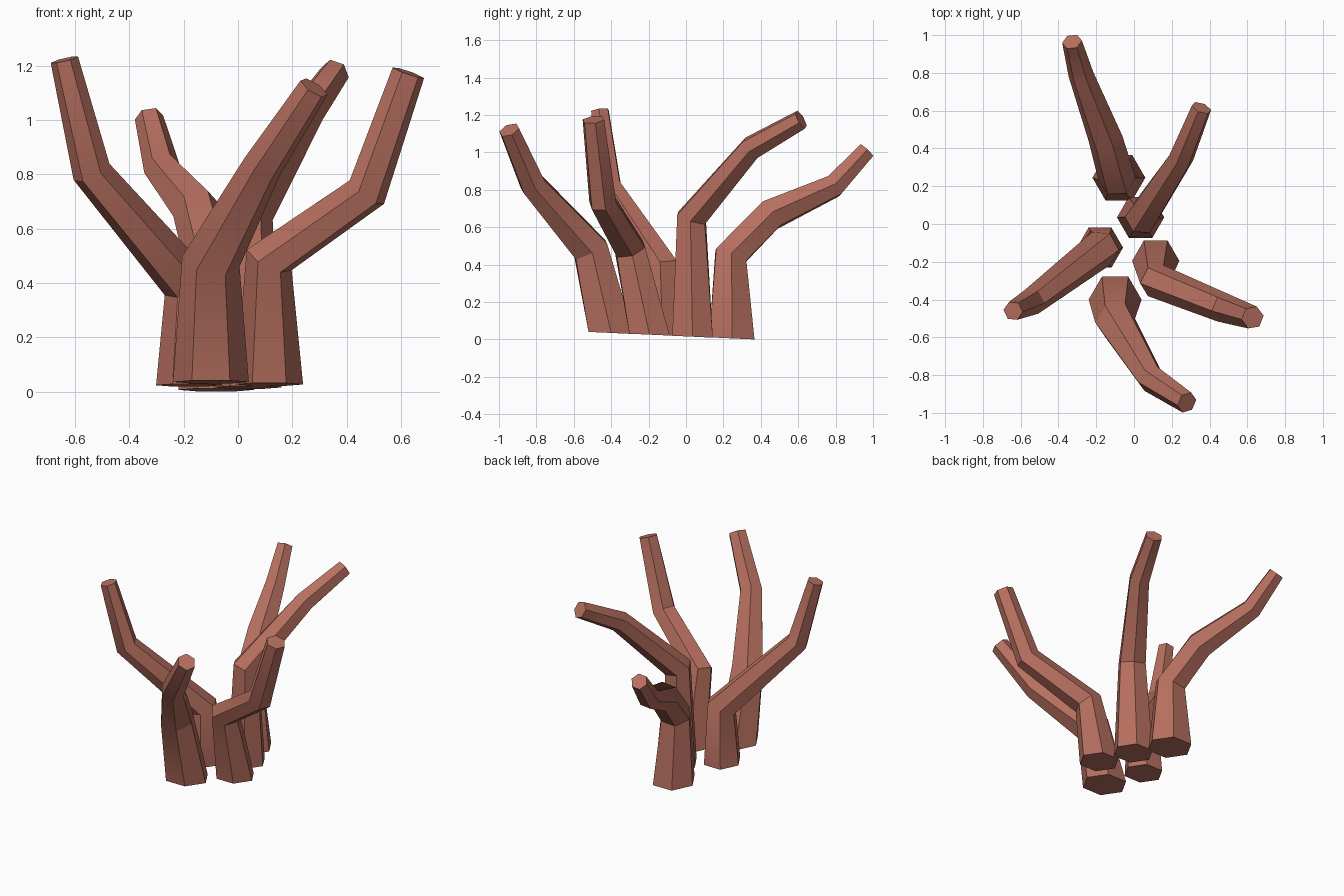
import bpy
import bmesh
import math
from mathutils import Vector

if "Cube" in bpy.data.objects:
    bpy.data.objects.remove(bpy.data.objects["Cube"], do_unlink=True)

# Single coral colour
coral = bpy.data.materials.new("reddish brown coral")
coral.use_nodes = True
colour = (0.47, 0.16, 0.115, 1)
coral.diffuse_color = colour
coral.node_tree.nodes["Principled BSDF"].inputs["Base Color"].default_value = colour

SIDES = 6
BASE_NORMAL = Vector((0, 0.046, 1)).normalized()


def ring_normals(points):
    """Mitre direction at each joint, square to the path at the tip."""
    steps = [(b - a).normalized() for a, b in zip(points, points[1:])]
    inner = [(a + b).normalized() for a, b in zip(steps, steps[1:])]
    return [BASE_NORMAL] + inner + [steps[-1]]


def make_branch(name, path):
    """Six-sided tapering tube through (x, y, z, radius) joints, capped at both ends."""
    points = [Vector(p[:3]) for p in path]
    bm = bmesh.new()
    rings = []
    u = Vector((1, 0, 0))
    for centre, normal, joint in zip(points, ring_normals(points), path):
        u = (u - normal * u.dot(normal)).normalized()
        v = normal.cross(u)
        ring = []
        for i in range(SIDES):
            a = math.tau * i / SIDES
            ring.append(bm.verts.new(centre + joint[3] * (u * math.cos(a) + v * math.sin(a))))
        rings.append(ring)
    for low, high in zip(rings, rings[1:]):
        for i in range(SIDES):
            j = (i + 1) % SIDES
            bm.faces.new((low[i], low[j], high[j], high[i]))
    bm.faces.new(rings[0][::-1])
    bm.faces.new(rings[-1])
    mesh = bpy.data.meshes.new(name)
    bm.to_mesh(mesh)
    bm.free()
    mesh.materials.append(coral)
    obj = bpy.data.objects.new(name, mesh)
    bpy.context.collection.objects.link(obj)
    bpy.ops.object.select_all(action="DESELECT")
    obj.select_set(True)
    bpy.context.view_layer.objects.active = obj
    bpy.ops.object.shade_smooth_by_angle(angle=math.radians(30))


# Joints from the foot to the tip of each branch
branches = {
    "front_branch": [(-0.1, -0.4, 0.035, 0.14), (-0.1, -0.51, 0.48, 0.108),
                     (0.09, -0.82, 0.83, 0.075), (0.28, -0.945, 1.12, 0.058)],
    "left_branch": [(0.115, -0.195, 0.026, 0.125), (0.115, -0.3, 0.485, 0.092),
                    (0.475, -0.445, 0.735, 0.078), (0.628, -0.495, 1.175, 0.062)],
    "right_branch": [(-0.18, -0.125, 0.023, 0.122), (-0.175, -0.13, 0.385, 0.1),
                     (-0.54, -0.41, 0.81, 0.073), (-0.64, -0.46, 1.223, 0.052)],
    "middle_branch": [(0.035, 0.035, 0.015, 0.125), (0.04, 0.03, 0.65, 0.09),
                      (0.25, 0.35, 1.025, 0.068), (0.357, 0.615, 1.175, 0.055)],
    "back_branch": [(-0.08, 0.245, 0.006, 0.14), (-0.09, 0.24, 0.45, 0.1),
                    (-0.15, 0.45, 0.665, 0.092), (-0.28, 0.79, 0.82, 0.068),
                    (-0.328, 0.965, 1.01, 0.053)],
}
for name, path in branches.items():
    make_branch(name, path)
